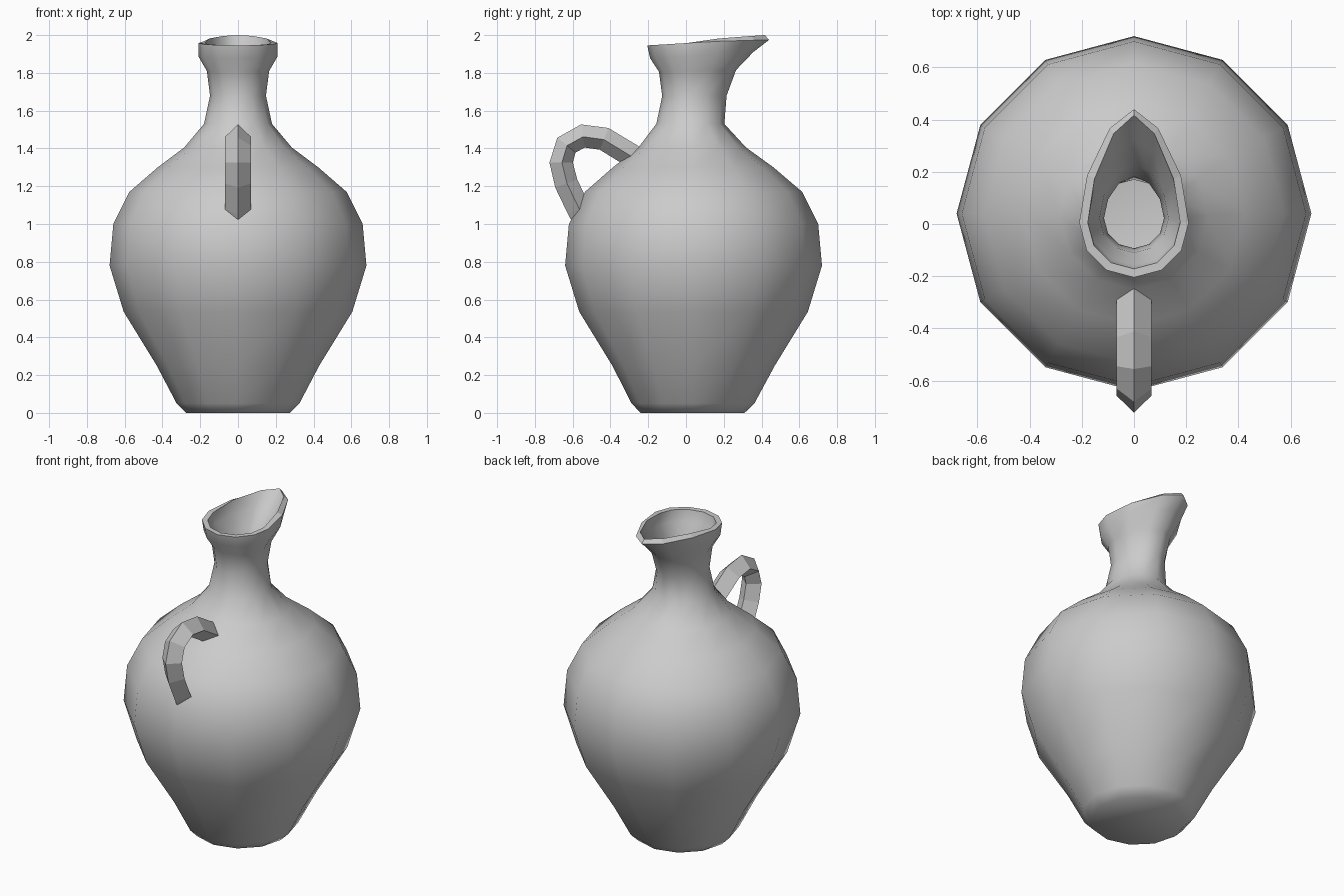
import bpy, bmesh, math
from mathutils import Vector

cube = bpy.data.objects.get("Cube")
if cube:
    bpy.data.objects.remove(cube, do_unlink=True)

SIDES = 12
WALL = 0.033

clay = bpy.data.materials.new("grey clay")
clay.use_nodes = True
clay.diffuse_color = (0.6, 0.6, 0.6, 1)
clay.node_tree.nodes["Principled BSDF"].inputs["Base Color"].default_value = (0.6, 0.6, 0.6, 1)


def finish(bm, name):
    bmesh.ops.recalc_face_normals(bm, faces=bm.faces)
    mesh = bpy.data.meshes.new(name)
    bm.to_mesh(mesh)
    bm.free()
    mesh.materials.append(clay)
    obj = bpy.data.objects.new(name, mesh)
    bpy.context.collection.objects.link(obj)
    return obj


def ring(bm, z, r, cy, spout=0, lift=0):
    """Twelve-sided ring whose back is drawn out into a pouring spout."""
    verts = []
    for i in range(SIDES):
        a = math.tau * i / SIDES
        c, s = math.cos(a), math.sin(a)
        back = max(s, 0)
        x = r * c * (1 - 0.9 * spout * back ** 4)
        y = cy + r * s + spout * back ** 1.55
        dz = lift * back ** 0.8 + (0.16 * spout * min(s, 0) * 0.35)
        verts.append(bm.verts.new((x, y, z + dz)))
    return verts


def bridge(bm, a, b, smooth=True):
    n = len(a)
    for i in range(n):
        j = (i + 1) % n
        bm.faces.new((a[i], a[j], b[j], b[i])).smooth = smooth


# Jug: height, radius, centre y, spout length, spout lift
profile = [
    (0.0, 0.275, 0.035, 0, 0), (0.05, 0.325, 0.037, 0, 0),
    (0.25, 0.43, 0.04, 0, 0), (0.535, 0.605, 0.04, 0, 0),
    (0.78, 0.68, 0.04, 0, 0), (1.0, 0.66, 0.04, 0, 0),
    (1.17, 0.575, 0.04, 0, 0), (1.3, 0.425, 0.038, 0, 0),
    (1.405, 0.285, 0.033, 0, 0), (1.53, 0.18, 0.023, 0, 0),
    (1.68, 0.148, 0.022, 0.045, 0), (1.81, 0.165, 0.022, 0.078, 0.005),
    (1.885, 0.208, 0.018, 0.13, 0.025), (1.958, 0.21, 0.005, 0.225, 0.017),
]
bm = bmesh.new()
outer = [ring(bm, *p) for p in profile]
inner = []
for k, (z, r, cy, spout, lift) in enumerate(profile):
    rise = WALL if k == 0 else 0
    if k == len(profile) - 1:
        spout, lift = 0.235, 0.042
    inner.append(ring(bm, z + rise, r - WALL, cy, spout, lift))
for shell in (outer, inner):
    for a, b in zip(shell, shell[1:]):
        bridge(bm, a, b)
    bm.faces.new(shell[0]).smooth = True
bridge(bm, outer[-1], inner[-1], smooth=False)
finish(bm, "jug_body")

# Handle: diamond section swept along a bent path
path = [Vector((0, y, z)) for y, z in (
    (-0.2, 1.3), (-0.3, 1.365), (-0.435, 1.447), (-0.545, 1.462),
    (-0.63, 1.415), (-0.657, 1.325), (-0.63, 1.215), (-0.565, 1.08), (-0.52, 1.0))]
bm = bmesh.new()
sections = []
for i, p in enumerate(path):
    t = (path[min(i + 1, len(path) - 1)] - path[max(i - 1, 0)]).normalized()
    out = Vector((0, t.z, -t.y))
    side = Vector((0.068, 0, 0))
    sections.append([bm.verts.new(p + d) for d in (out * 0.066, side, out * -0.058, -side)])
for a, b in zip(sections, sections[1:]):
    bridge(bm, a, b, smooth=False)
bm.faces.new(sections[0])
bm.faces.new(sections[-1])
finish(bm, "handle")
